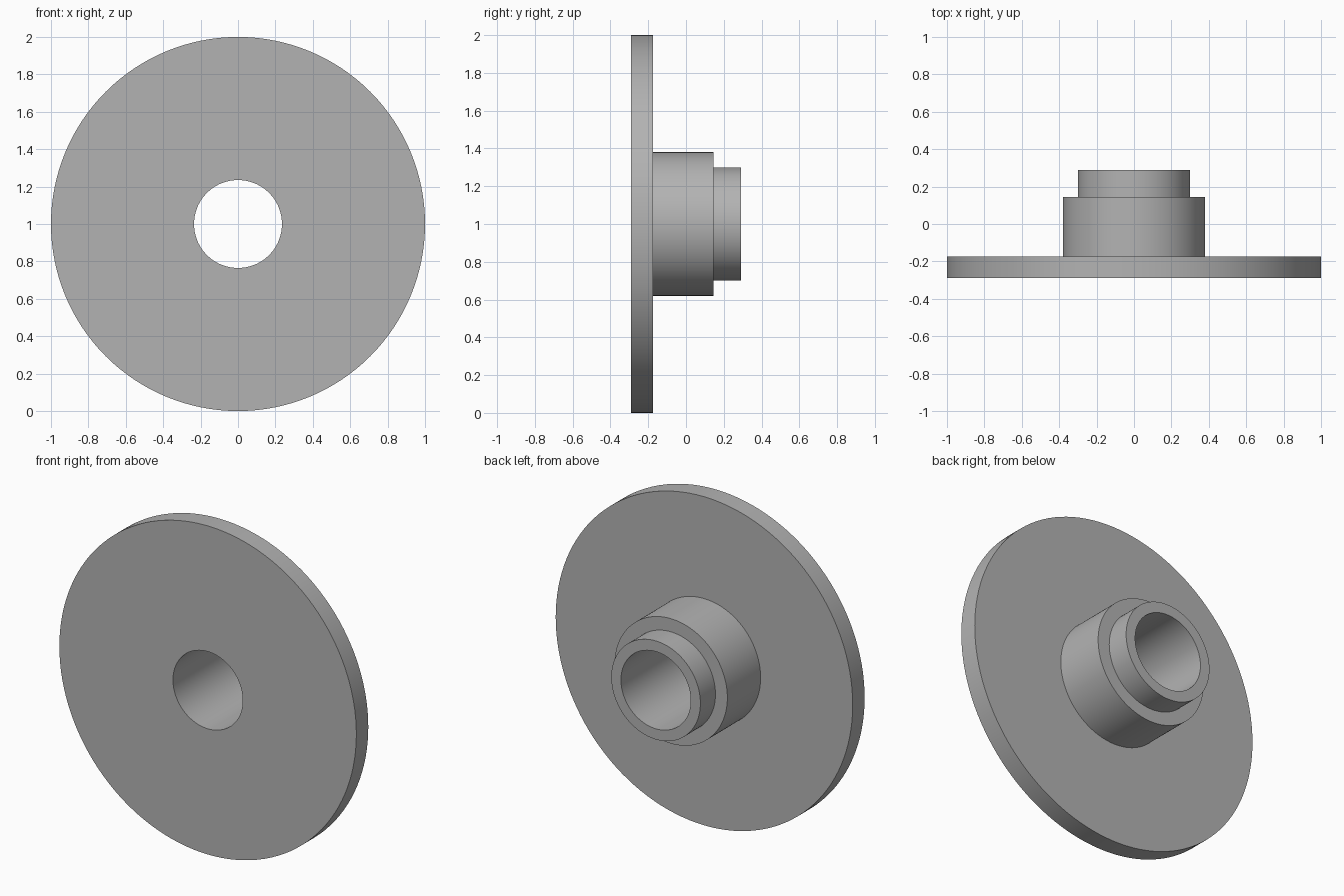
import bpy
import bmesh
from math import radians, tau
from mathutils import Matrix, Vector

cube = bpy.data.objects.get("Cube")
if cube:
    bpy.data.objects.remove(cube, do_unlink=True)

SEGMENTS = 128
BORE = 0.235
FLANGE, HUB, COLLAR = 1.0, 0.38, 0.30
FRONT, FLANGE_BACK, HUB_BACK, BACK = -0.29, -0.175, 0.145, 0.29

# Plain grey metal
grey = bpy.data.materials.new("grey_metal")
grey.use_nodes = True
colour = (0.45, 0.45, 0.45, 1)
grey.diffuse_color = colour
grey.node_tree.nodes["Principled BSDF"].inputs["Base Color"].default_value = colour


def lathe(name, profile, centre):
    """Revolve a closed (radius, y) profile about the y axis."""
    bm = bmesh.new()
    rings = []
    for i in range(SEGMENTS):
        turn = Matrix.Rotation(tau * i / SEGMENTS, 3, "Y")
        rings.append([bm.verts.new(turn @ Vector((0, y, r))) for r, y in profile])
    for i, ring in enumerate(rings):
        after = rings[(i + 1) % SEGMENTS]
        for j in range(len(profile)):
            k = (j + 1) % len(profile)
            bm.faces.new((ring[j], ring[k], after[k], after[j]))
    bmesh.ops.recalc_face_normals(bm, faces=bm.faces)
    mesh = bpy.data.meshes.new(name)
    bm.to_mesh(mesh)
    bm.free()
    mesh.materials.append(grey)
    obj = bpy.data.objects.new(name, mesh)
    obj.location = centre
    bpy.context.collection.objects.link(obj)
    return obj


# Flange, hub and collar as one turned piece with a through bore
part = lathe("flanged_hub", [
    (BORE, FRONT), (FLANGE, FRONT), (FLANGE, FLANGE_BACK),
    (HUB, FLANGE_BACK), (HUB, HUB_BACK),
    (COLLAR, HUB_BACK), (COLLAR, BACK), (BORE, BACK),
], (0, 0, 1))

# Smooth round walls, crisp shoulders
bpy.ops.object.select_all(action="DESELECT")
part.select_set(True)
bpy.context.view_layer.objects.active = part
bpy.ops.object.shade_smooth_by_angle(angle=radians(30))
